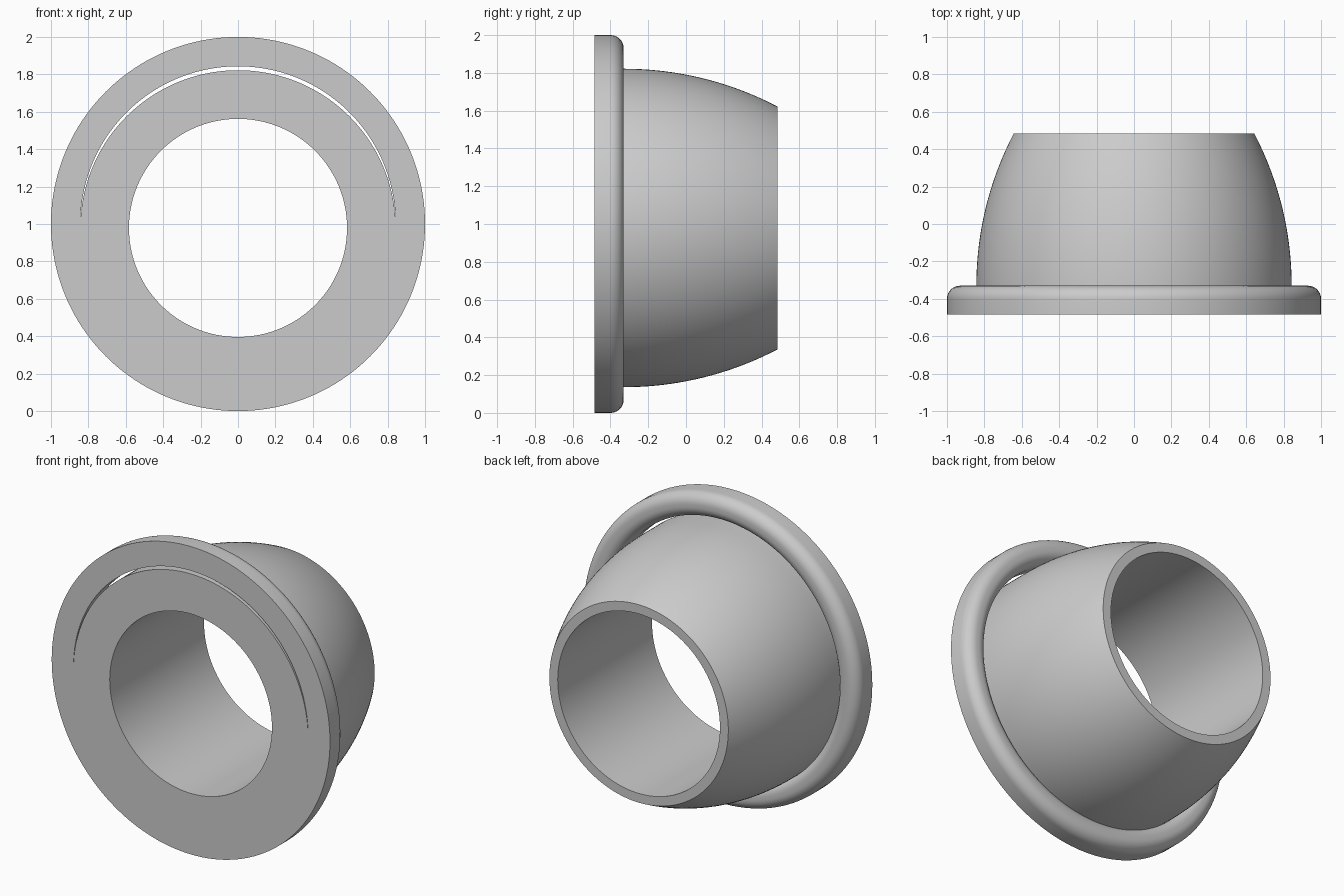
import bpy
import math

cube = bpy.data.objects.get("Cube")
if cube:
    bpy.data.objects.remove(cube, do_unlink=True)

SEGMENTS = 160
FRONT, BACK = -0.484, 0.484
FLANGE_BACK = -0.33

grey = bpy.data.materials.new("plain grey")
grey.use_nodes = True
colour = (0.6, 0.6, 0.6, 1)
grey.diffuse_color = colour
grey.node_tree.nodes["Principled BSDF"].inputs["Base Color"].default_value = colour


def arc(cr, cy, radius, start, end, steps):
    """Points (radius, y) along a circular arc, angles in degrees."""
    points = []
    for i in range(steps + 1):
        a = math.radians(start + (end - start) * i / steps)
        points.append((cr + radius * math.cos(a), cy + radius * math.sin(a)))
    return points


def lathe(name, profile, height):
    """Spin a closed (radius, y) profile around the y axis."""
    n = len(profile)
    verts, faces = [], []
    for s in range(SEGMENTS):
        a = 2 * math.pi * s / SEGMENTS
        verts += [(r * math.cos(a), y, r * math.sin(a)) for r, y in profile]
        t = (s + 1) % SEGMENTS
        for i in range(n):
            j = (i + 1) % n
            faces.append((s * n + i, s * n + j, t * n + j, t * n + i))
    mesh = bpy.data.meshes.new(name)
    mesh.from_pydata(verts, [], faces)
    mesh.materials.append(grey)
    obj = bpy.data.objects.new(name, mesh)
    bpy.context.collection.objects.link(obj)
    obj.location.z = height
    bpy.ops.object.select_all(action="DESELECT")
    obj.select_set(True)
    bpy.context.view_layer.objects.active = obj
    bpy.ops.object.shade_smooth_by_angle(angle=math.radians(30))
    return obj


# Flange ring: flat front, rounded outer and inner rear edges
outer, inner, fillet = 1.0, 0.843, 0.07
flange = [(inner, FRONT), (outer, FRONT)]
flange += arc(outer - fillet, FLANGE_BACK - fillet, fillet, 0, 90, 10)
flange += arc(inner + fillet, FLANGE_BACK - fillet, fillet, 90, 180, 10)
lathe("flange_ring", flange, 1.0)

# Sleeve: bulged outside tapering to the back, straight bore, set slightly low
bore, rear = 0.583, 0.643
length, drop = BACK - FLANGE_BACK, inner - rear
bulge = (length ** 2 + drop ** 2) / (2 * drop)
sweep = math.degrees(math.asin(length / bulge))
sleeve = [(bore, FRONT), (inner, FRONT)]
sleeve += arc(inner - bulge, FLANGE_BACK, bulge, 0, sweep, 24)
sleeve += [(bore, BACK)]
lathe("sleeve", sleeve, 0.979)
